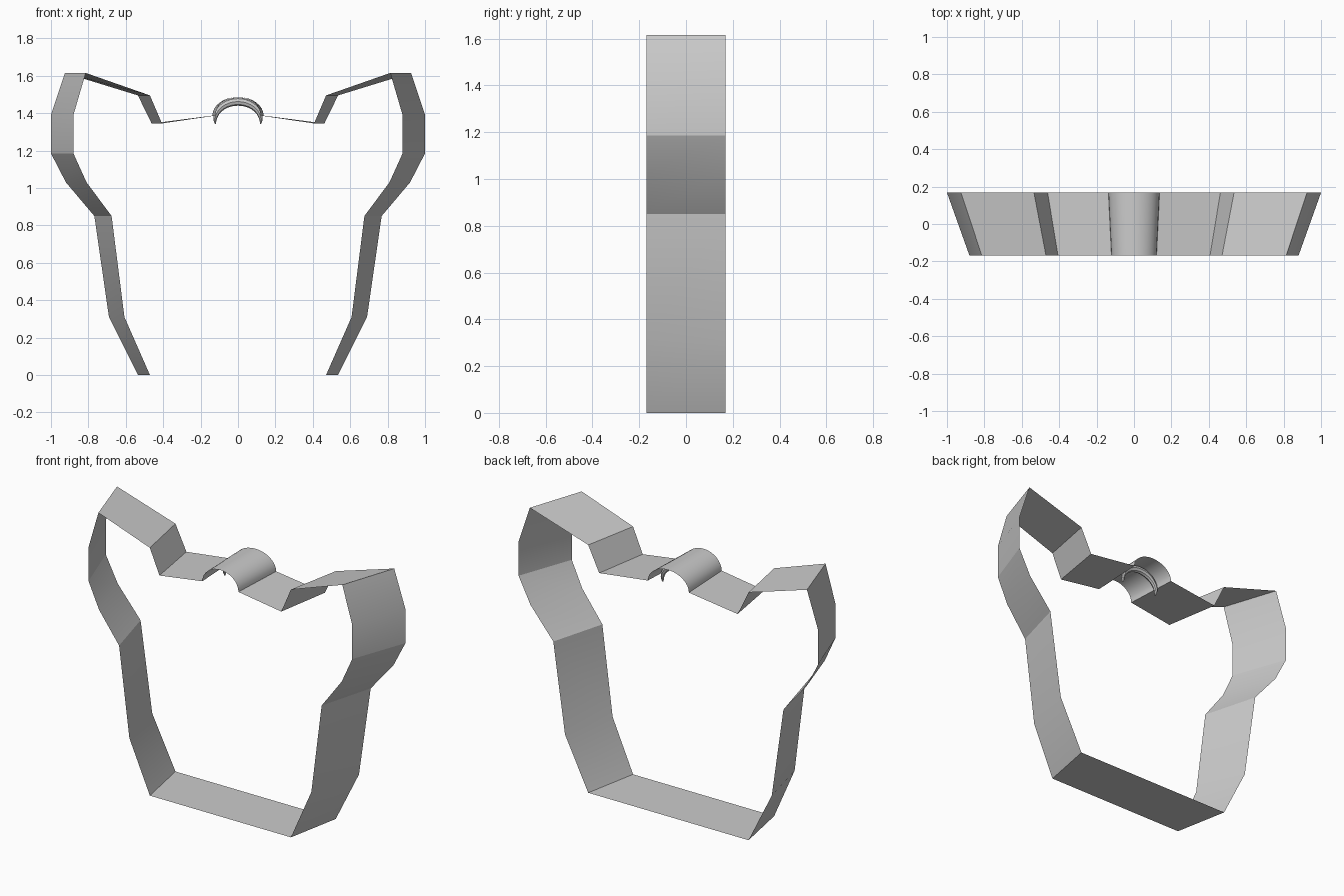
import bpy, bmesh, math

if "Cube" in bpy.data.objects:
    bpy.data.objects.remove(bpy.data.objects["Cube"])

DEPTH = 0.168      # half depth
TAPER = 0.88       # front outline is narrower than the back


def make_object(name, bm):
    bmesh.ops.recalc_face_normals(bm, faces=bm.faces)
    me = bpy.data.meshes.new(name)
    bm.to_mesh(me)
    bm.free()
    ob = bpy.data.objects.new(name, me)
    bpy.context.collection.objects.link(ob)
    bpy.ops.object.select_all(action='DESELECT')
    bpy.context.view_layer.objects.active = ob
    ob.select_set(True)
    bpy.ops.object.shade_smooth_by_angle(angle=math.radians(22))
    return ob


def bridge(bm, a, b):
    n = len(a)
    for i in range(n):
        bm.faces.new((a[i], a[(i + 1) % n], b[(i + 1) % n], b[i]))


# Right half of the back outline, from base up to the bridge
half = [(0.535, 0), (0.69, 0.31), (0.768, 0.85), (0.92, 1.03),
        (1.0, 1.185), (1.0, 1.39), (0.925, 1.615), (0.535, 1.495),
        (0.462, 1.345)]

# Rounded hump at the top centre
N = 16
hump = [(0.137 * math.cos(math.pi * i / N), 1.387 + 0.1 * math.sin(math.pi * i / N))
        for i in range(N + 1)]
outline = half + hump + [(-x, z) for x, z in reversed(half)]

# Open-ended tapered band
bm = bmesh.new()
back = [bm.verts.new((x, DEPTH, z)) for x, z in outline]
front = [bm.verts.new((x * TAPER, -DEPTH, z)) for x, z in outline]
bridge(bm, front, back)
make_object("tapered_band", bm)

# Crescent loop threaded through the hump, tapering to its tips
bm = bmesh.new()
rings = []
M, S = 24, 8
for i in range(M + 1):
    t = math.radians(-12 + 204 * i / M)
    w = max(0.12, math.sin(math.pi * i / M) ** 0.6)
    ring = []
    for k in range(S):
        a = 2 * math.pi * k / S
        r = 0.022 * w * math.cos(a)
        ring.append(bm.verts.new(((0.123 + r) * math.cos(t),
                                  0.048 + 0.017 * w ** 0.5 * math.sin(a),
                                  1.362 + (0.1 + r) * math.sin(t))))
    rings.append(ring)
for a, b in zip(rings, rings[1:]):
    bridge(bm, a, b)
bm.faces.new(rings[0])
bm.faces.new(rings[-1])
make_object("crescent_loop", bm)
